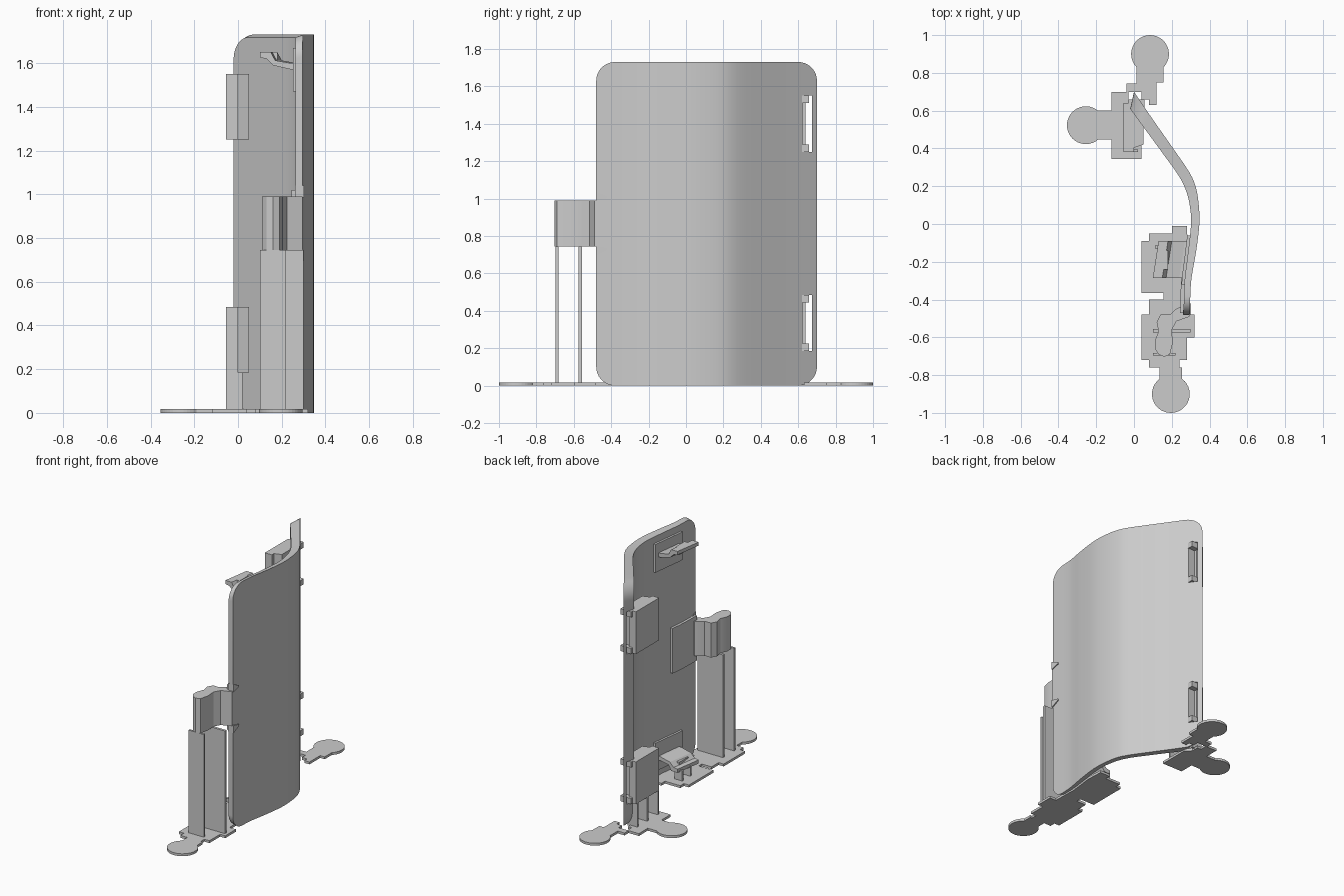
import bpy, bmesh, math

if "Cube" in bpy.data.objects:
    bpy.data.objects.remove(bpy.data.objects["Cube"])

mat = bpy.data.materials.new("plain_grey")
mat.diffuse_color = (0.6, 0.6, 0.6, 1)
mat.use_nodes = True
mat.node_tree.nodes["Principled BSDF"].inputs["Base Color"].default_value = mat.diffuse_color


def finish(name, bm, smooth=False):
    bmesh.ops.recalc_face_normals(bm, faces=bm.faces)
    me = bpy.data.meshes.new(name)
    bm.to_mesh(me)
    bm.free()
    me.materials.append(mat)
    ob = bpy.data.objects.new(name, me)
    bpy.context.collection.objects.link(ob)
    if smooth:
        smooth_by_angle(ob)
    return ob


def smooth_by_angle(ob):
    bpy.ops.object.select_all(action='DESELECT')
    ob.select_set(True)
    bpy.context.view_layer.objects.active = ob
    bpy.ops.object.shade_smooth_by_angle(angle=math.radians(30))


def loft(name, rings, smooth=False):
    """Skin a row of equal closed rings and cap both ends."""
    bm = bmesh.new()
    vs = [[bm.verts.new(p) for p in r] for r in rings]
    n = len(vs[0])
    for a, b in zip(vs, vs[1:]):
        for i in range(n):
            j = (i + 1) % n
            bm.faces.new((a[i], a[j], b[j], b[i]))
    bm.faces.new(vs[0])
    bm.faces.new(vs[-1][::-1])
    return finish(name, bm, smooth)


def prism(name, pts, z0, z1, smooth=False):
    return loft(name, [[(x, y, z) for x, y in pts] for z in (z0, z1)], smooth)


def box(name, x0, x1, y0, y1, z0, z1):
    return prism(name, [(x0, y0), (x1, y0), (x1, y1), (x0, y1)], z0, z1)


def arc(cx, cy, r, a0, a1, n=28):
    return [(cx + r * math.cos(math.radians(a0 + (a1 - a0) * i / n)),
             cy + r * math.sin(math.radians(a0 + (a1 - a0) * i / n))) for i in range(n + 1)]


# Plan curves of the panel: (y, x)
OUTER = [(-.48, .295), (-.3, .303), (-.15, .328), (0, .346), (.1, .343),
         (.2, .326), (.27, .295), (.4, .207), (.55, .102), (.70, 0)]
INNER = [(-.48, .262), (-.3, .268), (-.15, .286), (0, .302), (.08, .298),
         (.17, .278), (.25, .24), (.37, .155), (.5, .06), (.61, -.02)]


def curve_x(table, y):
    """Smooth cubic interpolation of a plan curve."""
    def slope(i):
        a, b = table[max(i - 1, 0)], table[min(i + 1, len(table) - 1)]
        return (b[1] - a[1]) / (b[0] - a[0])
    k = 0
    while k < len(table) - 2 and y > table[k + 1][0]:
        k += 1
    (y0, x0), (y1, x1) = table[k], table[k + 1]
    h = y1 - y0
    t = (y - y0) / h
    return ((2*t**3 - 3*t*t + 1) * x0 + (t**3 - 2*t*t + t) * h * slope(k)
            + (3*t*t - 2*t**3) * x1 + (t**3 - t*t) * h * slope(k + 1))


# Curved panel with rounded corners and a slight chamfer on the inner rim
H, R, Y0, Y1 = 1.73, .1, -.48, .70
ends = [R * (1 - math.cos(math.radians(a))) for a in range(0, 91, 10)]
ys = [Y0 + e for e in ends] + [Y0 + R + (Y1 - Y0 - 2 * R) * i / 36 for i in range(1, 36)]
ys += [Y1 - e for e in reversed(ends)]
rings = []
for y in ys:
    d = max(0, R - min(y - Y0, Y1 - y))
    cut = R - math.sqrt(max(0, R * R - d * d))
    yi = Y0 + (y - Y0) * (.61 - Y0) / (Y1 - Y0)
    xo, xi = curve_x(OUTER, y), curve_x(INNER, yi)
    rings.append([(xo, y, cut), (xo, y, H - cut),
                  (xi, yi, H - cut - .012), (xi, yi, cut + .012)])
panel = loft("curved_panel", rings)

# Slots through the panel near its far edge
for z0 in (.185, 1.25):
    cutter = box("slot_cutter", -.1, .15, .622, .674, z0, z0 + .3)
    cutter.hide_render = True
    m = panel.modifiers.new("slot", 'BOOLEAN')
    m.operation, m.solver, m.object = 'DIFFERENCE', 'EXACT', cutter
    bpy.context.view_layer.objects.active = panel
    bpy.ops.object.modifier_apply(modifier=m.name)
    bpy.data.objects.remove(cutter)
smooth_by_angle(panel)

# Hinge blocks with pairs of small tabs that pass through the slots
for side, z0 in (("lower", .185), ("upper", 1.25)):
    box(side + "_hinge_plate", -.055, 0, .38, .64, z0, z0 + .3)
    prism(side + "_hinge_pad", [(-.01, .40), (.05, .42), (.05, .53), (-.01, .62)], z0, z0 + .3)
    for z in (z0, z0 + .26):
        box(side + "_hinge_tab", -.03, .055, .62, .658, z, z + .04)

# Thin supports below the lower hinge
for y in (.38, .50, .61):
    box("hinge_support", -.055, .02, y, y + .015, .01, .185)


def panel_patch(name, y0, y1, z0, z1, depth):
    """Plate that follows the inner face of the panel."""
    r = []
    for i in range(9):
        y = y0 + (y1 - y0) * i / 8
        x = curve_x(INNER, y)
        r.append([(x + .01, y, z0), (x + .01, y, z1), (x - depth, y, z1), (x - depth, y, z0)])
    return loft(name, r, True)


# Clamps at top and bottom, mirrored in height
LEVER = [(.27, 1.57), (.235, 1.572), (.16, 1.59), (.13, 1.62), (.10, 1.625), (.10, 1.65),
         (.15, 1.65), (.17, 1.612), (.24, 1.60), (.27, 1.60)]
for side, f in (("upper", lambda z: z), ("lower", lambda z: H - z)):
    panel_patch(side + "_clamp_plate", -.32, -.06, *sorted((f(1.47), f(1.67))), .015)
    loft(side + "_clamp_lever",
         [[(x + s, y, f(z)) for x, z in LEVER] for y, s in ((-.285, 0), (-.09, .03))])
    box(side + "_clamp_stop", .15, .18, -.24, -.14, *sorted((f(1.60), f(1.65))))
for y in (-.22, -.13):
    box("clamp_support", .11, .17, y, y + .015, .01, .09)

# Latch at the near edge with its plate and flanges
panel_patch("latch_plate", -.47, -.22, .70, 1.02, .018)
prism("latch", [(.11, -.66), (.13, -.69), (.16, -.703), (.19, -.69), (.205, -.63), (.20, -.56),
                (.225, -.515), (.295, -.49), (.295, -.465), (.24, -.44), (.215, -.455),
                (.19, -.48), (.14, -.48), (.12, -.52), (.13, -.57), (.11, -.62)],
      .745, .99, True)
for f in (lambda z: z, lambda z: 1.735 - z):
    prof = [(-.482, 1.04), (-.42, 1.012), (-.42, 1.0), (-.482, .985)]
    loft("latch_flange", [[(x, y, f(z)) for y, z in prof] for x in (.26, .303)])

# Tall thin supports below the latch
box("front_support", .10, .22, -.697, -.682, .01, .745)
box("rear_support", .10, .30, -.575, -.557, .01, .745)

# Stepped base plates, each ending in a round foot
T = .017
prism("front_base", arc(.195, -.90, .1, 127, 413) + [
    (.255, -.76), (.24, -.76), (.24, -.72), (.28, -.72), (.28, -.60), (.32, -.60), (.32, -.48),
    (.27, -.48), (.265, -.30), (.285, -.13), (.28, -.01), (.20, -.01), (.20, -.05), (.08, -.05),
    (.08, -.09), (.04, -.09), (.04, -.365), (.155, -.365), (.155, -.40), (.08, -.40),
    (.08, -.48), (.04, -.48), (.04, -.72), (.08, -.72), (.08, -.76), (.135, -.76)], 0, T)
prism("back_base", arc(.085, .90, .1, -45, 225) + [
    (.014, .745), (-.04, .745), (-.04, .70), (.04, .70), (.04, .66), (.08, .66), (.08, .63),
    (.12, .63), (.12, .75), (.155, .75)], 0, T)
prism("side_base", arc(-.255, .523, .1, 50, 310) + [
    (-.12, .447), (-.12, .345), (.04, .345), (.04, .56), (0, .60), (0, .65), (-.03, .65),
    (-.03, .70), (-.12, .70), (-.12, .60)], 0, T)
